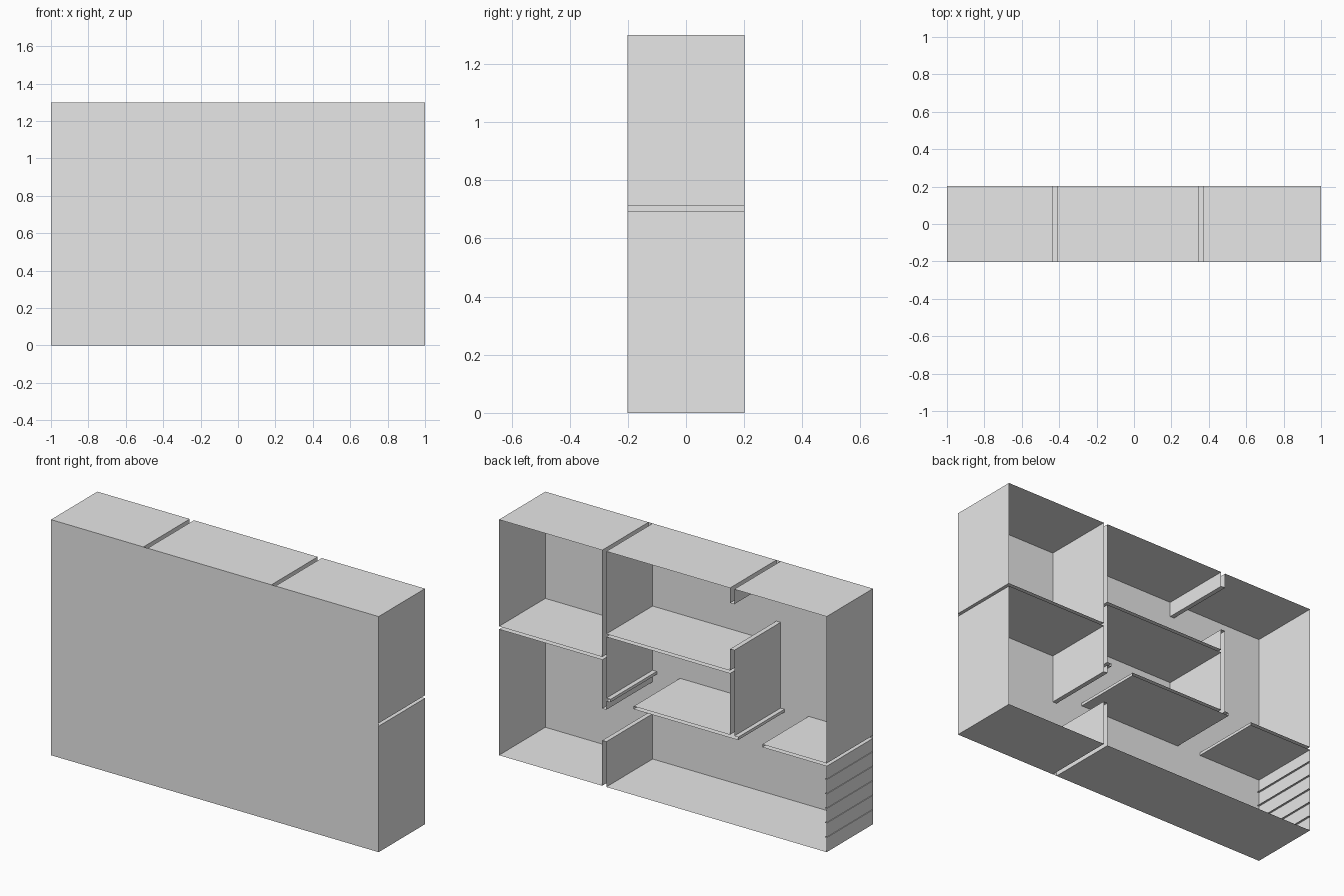
import bpy, bmesh

cube = bpy.data.objects.get("Cube")
if cube:
    bpy.data.objects.remove(cube, do_unlink=True)

W, D, H = 1.0, 0.202, 1.3      # half width, half depth, height
OPEN = 0.01                    # voids that break the outline start past it

grey = bpy.data.materials.new("plain grey")
grey.use_nodes = True
grey.diffuse_color = (0.8, 0.8, 0.8, 1)
grey.node_tree.nodes["Principled BSDF"].inputs["Base Color"].default_value = (0.8, 0.8, 0.8, 1)


def sheet_object(name, quads):
    bm = bmesh.new()
    for quad in quads:
        bm.faces.new([bm.verts.new(p) for p in quad])
    bmesh.ops.remove_doubles(bm, verts=bm.verts, dist=0.0001)
    mesh = bpy.data.meshes.new(name)
    bm.to_mesh(mesh)
    bm.free()
    mesh.materials.append(grey)
    obj = bpy.data.objects.new(name, mesh)
    bpy.context.collection.objects.link(obj)
    return obj


# Hollow partitions as rectangles: x range, z range
A0, A1, B0, B1 = 0.345, 0.37, -0.436, -0.41
S0, S1 = 0.474, 0.49
partitions = [
    (A0, A1, 0.426, H),          # tall partition
    (A0, A1, 0, 0.25),           # its lower stub
    (A0, W, 0.695, 0.711),       # side shelf
    (B0, A1, 0.828, 0.844),      # middle shelf
    (B0, B1, S0, 0.963),         # short partition
    (B0, B1, 1.217, H),          # its upper stub
    (-0.46, 0.178, S0, S1),      # lower shelf
    (0.32, A1, S0, S1),          # lower shelf stub
    (-W, -0.607, S0, S1),        # opposite side shelf
]
# Fine grooves across the lower end wall
partitions += [(-W, -W + OPEN, 0.08 * i, 0.08 * i + 0.003) for i in range(1, 6)]

# Trace the border between rooms and hollow partitions on a grid
xs = sorted({-W, W} | {v for p in partitions for v in p[:2]})
zs = sorted({0, H} | {v for p in partitions for v in p[2:]})


def is_room(i, k):
    if not (0 <= i < len(xs) - 1 and 0 <= k < len(zs) - 1):
        return False
    x, z = (xs[i] + xs[i + 1]) / 2, (zs[k] + zs[k + 1]) / 2
    return not any(a < x < b and c < z < d for a, b, c, d in partitions)


def wall(x0, z0, x1, z1):
    return [(x0, -D, z0), (x1, -D, z1), (x1, D, z1), (x0, D, z0)]


walls = []
for i in range(len(xs)):
    for k in range(len(zs)):
        if k < len(zs) - 1 and is_room(i, k) != is_room(i - 1, k):
            walls.append(wall(xs[i], zs[k], xs[i], zs[k + 1]))
        if i < len(xs) - 1 and is_room(i, k) != is_room(i, k - 1):
            walls.append(wall(xs[i], zs[k], xs[i + 1], zs[k]))

room_walls = sheet_object("room_walls", walls)

# Merge the grid strips into clean flat panels
bm = bmesh.new()
bm.from_mesh(room_walls.data)
bmesh.ops.dissolve_limit(bm, angle_limit=0.01, verts=bm.verts, edges=bm.edges)
bm.to_mesh(room_walls.data)
bm.free()

# Full front panel
sheet_object("front_panel", [[(-W, -D, 0), (W, -D, 0), (W, -D, H), (-W, -D, H)]])
